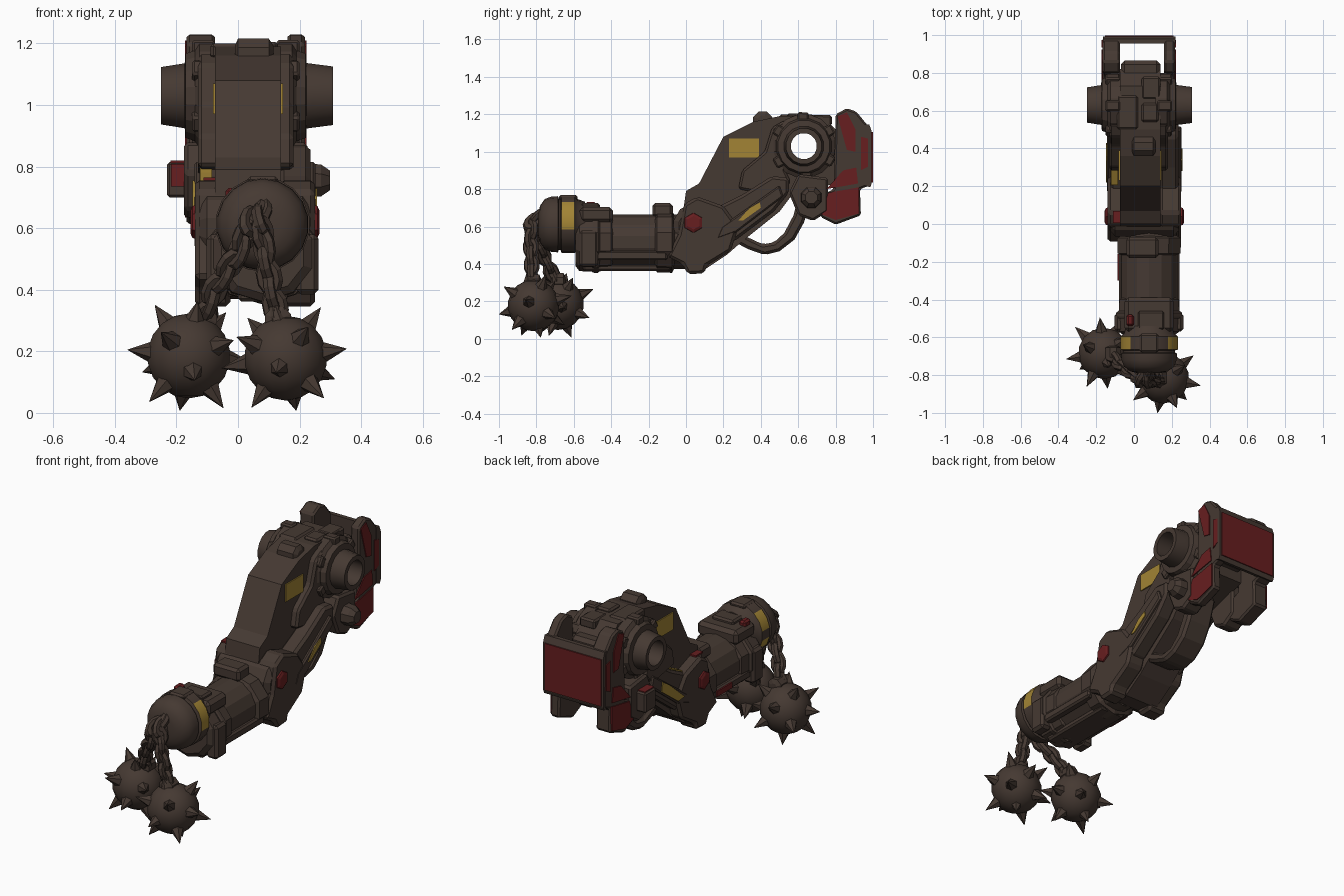
import bpy, bmesh, math, random
from mathutils import Vector, Matrix, Euler

random.seed(4)
CX = 0.025  # centre line of the shoulder


def material(name, rgb):
    m = bpy.data.materials.new(name)
    m.diffuse_color = (*rgb, 1)
    return m


BROWN = material("dark brown", (0.060, 0.041, 0.032))
RED = material("deep red", (0.135, 0.013, 0.014))
YELLOW = material("mustard", (0.36, 0.23, 0.035))


def finish(name, bm, mat, bevel=0, smooth=False):
    bmesh.ops.recalc_face_normals(bm, faces=bm.faces)
    me = bpy.data.meshes.new(name)
    bm.to_mesh(me)
    bm.free()
    me.materials.append(mat)
    ob = bpy.data.objects.new(name, me)
    bpy.context.collection.objects.link(ob)
    if bevel:
        mod = ob.modifiers.new("chamfer", 'BEVEL')
        mod.width, mod.segments = bevel, 1
    if smooth:
        bpy.ops.object.select_all(action='DESELECT')
        ob.select_set(True)
        bpy.context.view_layer.objects.active = ob
        bpy.ops.object.shade_smooth_by_angle(angle=math.radians(40))
    return ob


def prism(name, pts, x0, x1, mat=BROWN, bevel=0.0):
    """Side outline in (y, z), extruded across x."""
    bm = bmesh.new()
    a = [bm.verts.new((x0, y, z)) for y, z in pts]
    b = [bm.verts.new((x1, y, z)) for y, z in pts]
    bm.faces.new(a)
    bm.faces.new(b)
    for i in range(len(pts)):
        bm.faces.new((a[i - 1], a[i], b[i], b[i - 1]))
    return finish(name, bm, mat, bevel)


def box(name, x, y, z, mat=BROWN, bevel=0.01):
    return prism(name, [(y[0], z[0]), (y[1], z[0]), (y[1], z[1]), (y[0], z[1])], x[0], x[1], mat, bevel)


def lathe(name, prof, axis, c, sides=12, mat=BROWN, closed=False, squash=1.0, smooth=False):
    """Revolve (distance along axis, radius) around the x or y axis."""
    bm = bmesh.new()
    rings = []
    for d, r in prof:
        ring = []
        for k in range(sides):
            t = 2 * math.pi * (k + 0.5) / sides
            u, v = r * math.cos(t), r * math.sin(t) * squash
            ring.append(bm.verts.new((d, c[1] + u, c[2] + v) if axis == 'x' else (c[0] + u, d, c[2] + v)))
        rings.append(ring)
    pairs = list(zip(rings, rings[1:]))
    if closed:
        pairs.append((rings[-1], rings[0]))
    else:
        bm.faces.new(rings[0])
        bm.faces.new(rings[-1])
    for a, b in pairs:
        for k in range(sides):
            bm.faces.new((a[k - 1], a[k], b[k], b[k - 1]))
    return finish(name, bm, mat, 0, smooth)


# Upper arm with the open shoulder bore
arm = prism("upper_arm", [(-0.04, 0.5), (0.0, 0.79), (0.07, 0.83), (0.2, 1.08), (0.36, 1.16), (0.5, 1.19),
                          (0.73, 1.19), (0.82, 1.1), (0.82, 0.84), (0.64, 0.78), (0.56, 0.76), (0.5, 0.68),
                          (0.3, 0.52), (0.22, 0.45), (0.1, 0.37), (0.0, 0.38)], -0.075, 0.14)
cutter = lathe("bore_cutter", [(-0.5, 0.071), (0.5, 0.071)], 'x', (0, 0.63, 1.03), 16)
cut = arm.modifiers.new("bore", 'BOOLEAN')
cut.object, cut.solver = cutter, 'EXACT'
bpy.context.view_layer.objects.active = arm
bpy.ops.object.modifier_apply(modifier="bore")
bpy.data.objects.remove(cutter)

# Shoulder tube and flanges
HUB = (0, 0.63, 1.03)
lathe("shoulder_tube", [(-0.25, 0.07), (-0.25, 0.095), (-0.17, 0.108), (0.225, 0.108), (0.308, 0.097), (0.308, 0.07)],
      'x', HUB, 16, closed=True, smooth=True)
for s, n in ((-1, "left"), (1, "right")):
    X = lambda d: CX + s * d
    lathe(n + "_shoulder_flange", [(X(0.09), 0.09), (X(0.09), 0.172), (X(0.15), 0.172), (X(0.165), 0.15),
                                   (X(0.195), 0.14), (X(0.2), 0.09)], 'x', HUB, 16, closed=True)
    for k, a in enumerate((-0.5, 0.55, 1.6, 2.6, 3.7, 4.8)):
        y, z = 0.63 + 0.15 * math.cos(a), 1.03 + 0.15 * math.sin(a)
        q = [(y + 0.042 * math.cos(a + t), z + 0.042 * math.sin(a + t)) for t in (0.7, 2.3, 3.9, 5.5)]
        prism(f"{n}_flange_clamp_{k}", q, X(0.1), X(0.175), bevel=0.008)
    # Back armour cheeks with lower lugs and red panels
    prism(n + "_armour_cheek", [(0.79, 0.8), (0.8, 1.2), (0.86, 1.232), (0.91, 1.215), (0.98, 1.13), (0.985, 0.82),
                                (0.93, 0.8), (0.935, 0.66), (0.8, 0.61), (0.72, 0.65), (0.71, 0.76)],
          X(0.135 if s > 0 else 0.1), X(0.192), bevel=0.01)
    for k, q in enumerate(([(0.81, 1.19), (0.86, 1.21), (0.905, 1.12), (0.905, 1.0), (0.86, 1.01)],
                           [(0.75, 0.8), (0.92, 0.83), (0.91, 0.915), (0.84, 0.9)],
                           [(0.725, 0.665), (0.8, 0.635), (0.925, 0.67), (0.925, 0.81), (0.76, 0.78)],
                           [(0.935, 0.9), (0.974, 0.92), (0.974, 1.07), (0.935, 1.08)])):
        prism(f"{n}_armour_panel_{k}", q, X(0.19), X(0.197), RED)
    # Blocks under the shoulder tube
    prism(n + "_under_block", [(0.55, 0.78), (0.6, 0.66), (0.68, 0.63), (0.76, 0.68), (0.76, 0.86), (0.6, 0.88)],
          X(0.09), X(0.2), bevel=0.012)
    # Rails beside the upper arm
    prism(n + "_arm_rail", [(0.28, 0.8), (0.3, 0.9), (0.42, 1.0), (0.46, 1.13), (0.53, 1.17), (0.53, 0.9),
                            (0.56, 0.84), (0.5, 0.76)], X(0.08), X(0.155), bevel=0.012)
    # Elbow cheeks and side struts
    E = lambda d: 0.055 + s * d
    prism(n + "_elbow_cheek", [(-0.04, 0.56), (-0.01, 0.72), (0.06, 0.76), (0.2, 0.71), (0.28, 0.6), (0.24, 0.47),
                               (0.11, 0.39), (0.1, 0.35), (0.01, 0.345), (-0.02, 0.4), (-0.1, 0.44)],
          E(0.08), E(0.195), bevel=0.015)
    prism(n + "_side_strut", [(0.1, 0.56), (0.12, 0.68), (0.3, 0.77), (0.46, 0.87), (0.55, 0.86), (0.55, 0.78),
                              (0.47, 0.68), (0.27, 0.53), (0.16, 0.48)], E(0.08), E(0.18), bevel=0.015)
    prism(n + "_strut_ridge", [(0.16, 0.53), (0.19, 0.6), (0.5, 0.82), (0.52, 0.76), (0.27, 0.57)],
          E(0.16), E(0.197), bevel=0.008)
    lathe(n + "_elbow_pod", [(E(0.17), 0.06), (E(0.203), 0.052), (E(0.21), 0.036)], 'x', (0, 0.04, 0.62), 6, RED)
    # Painted plates on the arm
    box(n + "_arm_plate", (-0.0815, -0.074) if s < 0 else (0.139, 0.1465), (0.23, 0.39), (0.97, 1.07), YELLOW, 0)
    strip = [(0.28, 0.632), (0.305, 0.632), (0.4, 0.7), (0.395, 0.728), (0.34, 0.7)]
    if s < 0:
        strip = [(0.22, 0.595), (0.28, 0.59), (0.43, 0.7), (0.42, 0.755), (0.36, 0.715)]
    prism(n + "_strut_plate", strip, E(0.195), E(0.202), YELLOW)
    # Forearm side boxes
    box(n + "_forearm_box", (0.08 + s * 0.11, 0.08 + s * 0.182), (-0.57, -0.47), (0.385, 0.58), bevel=0.015)
    box(n + "_forearm_rib", (0.08 + s * 0.11, 0.08 + s * 0.16), (-0.48, -0.1), (0.42, 0.47))

# Knob on the right, square fitting with red faces on the left
lathe("right_under_knob", [(0.215, 0.06), (0.27, 0.056), (0.298, 0.035)], 'x', (0, 0.67, 0.755), 8)
box("left_under_fitting", (-0.23, -0.14), (0.6, 0.7), (0.7, 0.815), bevel=0.008)
box("left_fitting_front", (-0.218, -0.15), (0.594, 0.602), (0.735, 0.808), RED, 0)
box("left_fitting_top", (-0.22, -0.15), (0.605, 0.69), (0.812, 0.82), RED, 0)
box("left_elbow_mark", (-0.112, -0.075), (0.005, 0.07), (0.755, 0.764), RED, 0)
box("left_forearm_mark", (-0.087, -0.079), (-0.3, -0.16), (0.43, 0.462), RED, 0)
prism("left_strut_top_plate", [(0.21, 0.727), (0.3, 0.772), (0.4, 0.828), (0.398, 0.836), (0.3, 0.78), (0.207, 0.735)],
      -0.123, -0.085, YELLOW)

# Broad curved brace under the arm
arc = [(0.68, 0.78), (0.63, 0.62), (0.58, 0.53), (0.5, 0.468), (0.42, 0.448), (0.33, 0.48), (0.2, 0.55)]
inner = [(0.21, 0.6), (0.335, 0.54), (0.41, 0.505), (0.47, 0.515), (0.525, 0.565), (0.575, 0.66), (0.61, 0.8)]
prism("lower_brace", arc + inner, -0.02, 0.14, bevel=0.015)

# Back plate with red panel
prism("back_plate", [(0.955, 0.82), (0.985, 0.81), (0.993, 0.83), (0.993, 1.11), (0.98, 1.145), (0.955, 1.145)],
      CX - 0.19, CX + 0.195)
box("back_panel", (CX - 0.178, CX + 0.183), (0.991, 0.999), (0.835, 1.105), RED, 0)

# Raised parts along the top of the arm
lathe("top_knob", [(-0.01, 0.03), (0.0, 0.055), (0.1, 0.055), (0.115, 0.03)], 'x', (0, 0.41, 1.165), 8)
box("top_pad_left", (-0.09, 0.02), (0.5, 0.68), (1.15, 1.2))
box("top_pad_right", (0.04, 0.13), (0.54, 0.64), (1.16, 1.205))
box("top_pad_back", (0.04, 0.14), (0.66, 0.78), (1.14, 1.195))
box("rear_housing", (-0.07, 0.14), (0.76, 0.865), (0.9, 1.12), bevel=0.02)
box("shoulder_bridge", (-0.14, 0.19), (0.46, 0.54), (0.98, 1.08), bevel=0.02)

# Elbow drum and forearm
lathe("elbow_drum", [(-0.125, 0.1), (-0.1, 0.13), (0.21, 0.13), (0.235, 0.1)], 'x', (0, 0.06, 0.6), 12)
FA = (0.08, 0, 0.518)
for name, prof, sides, squash in (
        ("forearm_tube", [(-0.58, 0.13), (-0.54, 0.15), (0.0, 0.15), (0.03, 0.12)], 14, 0.97),
        ("elbow_collar", [(-0.165, 0.155), (-0.155, 0.175), (-0.075, 0.178), (-0.06, 0.15)], 10, 0.93),
        ("wrist_collar", [(-0.59, 0.14), (-0.57, 0.168), (-0.5, 0.172), (-0.4, 0.165), (-0.385, 0.14)], 10, 0.93),
        ("wrist_band", [(-0.5, 0.18), (-0.49, 0.184), (-0.47, 0.184), (-0.46, 0.17)], 10, 0.9)):
    lathe(name, prof, 'y', FA, sides, squash=squash)
box("collar_latch", (-0.04, 0.13), (-0.18, -0.07), (0.65, 0.725), bevel=0.015)
box("wrist_latch", (-0.05, 0.21), (-0.57, -0.39), (0.62, 0.705), bevel=0.02)
box("wrist_lever", (-0.04, 0.0), (-0.54, -0.48), (0.69, 0.73), RED)
box("wrist_lever_base", (0.02, 0.16), (-0.56, -0.46), (0.69, 0.725))
box("forearm_keel", (0.0, 0.16), (-0.55, -0.08), (0.362, 0.4))

# Rounded wrist cap, with painted patches on its widest band
cap = lathe("wrist_cap", [(-0.79, 0.06), (-0.78, 0.1), (-0.755, 0.135), (-0.72, 0.148), (-0.685, 0.15), (-0.68, 0.138),
                          (-0.67, 0.138), (-0.665, 0.154), (-0.595, 0.154), (-0.58, 0.135), (-0.54, 0.12)],
            'y', (0.08, 0, 0.612), 18, smooth=True)
cap.data.materials.append(YELLOW)
for f in cap.data.polygons:
    angle = round(math.degrees(math.atan2(f.center.z - 0.612, f.center.x - 0.08))) % 360
    if -0.65 < f.center.y < -0.61 and angle in (0, 20, 40, 140, 160, 200):
        f.material_index = 1
box("wrist_ridge", (0.03, 0.13), (-0.68, -0.58), (0.74, 0.768))


# Chains of heavy alternating links
def chain(name, pts, links):
    pts = [Vector(p) for p in pts]
    seg = [(b - a).length for a, b in zip(pts, pts[1:])]
    bm = bmesh.new()
    for i in range(links):
        d, j = sum(seg) * i / (links - 1), 0
        while j < len(seg) - 1 and d > seg[j]:
            d, j = d - seg[j], j + 1
        t = (pts[j + 1] - pts[j]).normalized()
        M = Matrix.Translation(pts[j] + t * d) @ t.to_track_quat('X', 'Z').to_matrix().to_4x4() @ \
            Matrix.Rotation(0.5 + i * math.pi / 2, 4, 'X')
        rows = []
        for a in (2 * math.pi * k / 10 for k in range(10)):
            rr = [(0.028 + 0.017 * math.cos(k * math.pi / 3), 0.019 * math.sin(k * math.pi / 3)) for k in range(6)]
            rows.append([bm.verts.new(M @ Vector((1.5 * r * math.cos(a), r * math.sin(a), h))) for r, h in rr])
        for j in range(10):
            for k in range(6):
                bm.faces.new((rows[j - 1][k - 1], rows[j][k - 1], rows[j][k], rows[j - 1][k]))
    finish(name, bm, BROWN)


chain("left_chain", [(0.055, -0.78, 0.655), (0.04, -0.82, 0.62), (0.0, -0.8, 0.52), (-0.07, -0.745, 0.41),
                     (-0.11, -0.7, 0.31)], 9)
chain("right_chain", [(0.07, -0.78, 0.66), (0.075, -0.825, 0.62), (0.09, -0.83, 0.5), (0.13, -0.82, 0.3)], 9)


# Spiked balls
def spiked_ball(name, c, turn):
    c = Vector(c)
    bm = bmesh.new()
    bmesh.ops.create_uvsphere(bm, u_segments=14, v_segments=9, radius=0.138, matrix=Matrix.Translation(c))
    finish(name, bm, BROWN, smooth=True)
    dirs = [Vector(v) * s for v in ((1, 0, 0), (0, 1, 0), (0, 0, 1)) for s in (1, -1)]
    dirs += [Vector((x, y, z)) for x in (-1, 1) for y in (-1, 1) for z in (-1, 1)]
    bm = bmesh.new()
    for d in dirs:
        d = Euler(turn).to_matrix() @ d.normalized()
        tip = min(random.uniform(0.2, 0.215), (c.z - 0.008) / max(abs(d.z), 0.01), (1 + c.y) / max(-d.y, 0.01))
        depth = tip - 0.1
        bmesh.ops.create_cone(bm, cap_ends=True, segments=6, radius1=0.046, radius2=0.001, depth=depth,
                              matrix=Matrix.Translation(c + d * (0.1 + depth / 2)) @
                              d.to_track_quat('Z', 'Y').to_matrix().to_4x4())
    finish(name + "_spikes", bm, BROWN)
    lathe(name + "_shackle", [(c.y - 0.04, 0.02), (c.y - 0.03, 0.045), (c.y + 0.03, 0.045), (c.y + 0.04, 0.02)], 'y',
          (c.x + (0.05 if c.x < 0 else -0.025), 0, c.z + 0.125), 8)


spiked_ball("left_spiked_ball", (-0.16, -0.685, 0.185), (0.4, 0.1, 0.15))
spiked_ball("right_spiked_ball", (0.155, -0.815, 0.178), (0.25, -0.15, -0.2))
